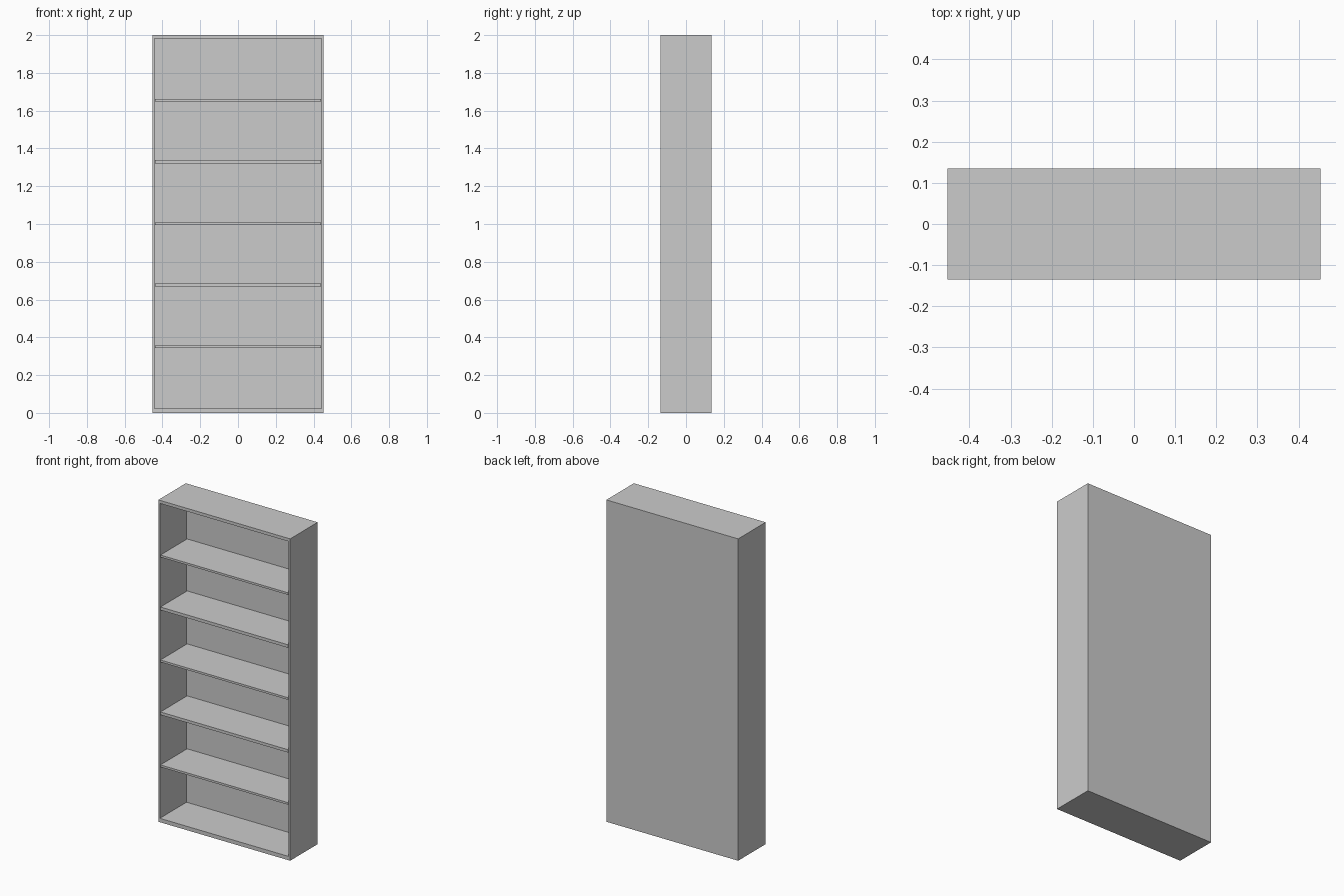
import bpy, bmesh
from mathutils import Vector

if "Cube" in bpy.data.objects:
    bpy.data.objects.remove(bpy.data.objects["Cube"])

W, D, H = 0.906, 0.27, 2.0      # overall width, depth, height
SIDE, BACK = 0.0145, 0.008      # side and back panel thickness
FLOOR, CEILING = 0.024, 1.981   # inner bottom and top

grey = bpy.data.materials.new("plain_grey")
grey.diffuse_color = (0.6, 0.6, 0.6, 1)
grey.use_nodes = True
grey.node_tree.nodes["Principled BSDF"].inputs["Base Color"].default_value = grey.diffuse_color


def box(name, lo, hi):
    """Box between two corners; returns the object and its bmesh."""
    lo, hi = Vector(lo), Vector(hi)
    bm = bmesh.new()
    bmesh.ops.create_cube(bm, size=1)
    for v in bm.verts:
        v.co = (lo + hi) / 2 + v.co * (hi - lo)
    mesh = bpy.data.meshes.new(name)
    mesh.materials.append(grey)
    obj = bpy.data.objects.new(name, mesh)
    bpy.context.collection.objects.link(obj)
    return obj, bm


def finish(obj, bm):
    bmesh.ops.recalc_face_normals(bm, faces=bm.faces)
    bm.to_mesh(obj.data)
    bm.free()


# Frame: a box whose front is inset to a rim and pushed in to the back panel
frame, bm = box("bookcase_frame", (-W / 2, -D / 2, 0), (W / 2, D / 2, H))
bm.normal_update()
front = min(bm.faces, key=lambda f: f.calc_center_median().y)
bmesh.ops.inset_region(bm, faces=[front], thickness=SIDE)
for v in front.verts:
    v.co.z = FLOOR if v.co.z < H / 2 else CEILING
inner = bmesh.ops.extrude_discrete_faces(bm, faces=[front])["faces"][0]
for v in inner.verts:
    v.co.y = D / 2 - BACK
finish(frame, bm)

# Shelves: flush with the front rim, fitted between sides and back
shelves = [(0.344, 0.357), (0.668, 0.686), (0.996, 1.009),
           (1.319, 1.338), (1.648, 1.661)]
for i, (z0, z1) in enumerate(shelves, 1):
    finish(*box(f"shelf_{i}", (-W / 2 + SIDE, -D / 2, z0),
                (W / 2 - SIDE, D / 2 - BACK, z1)))
